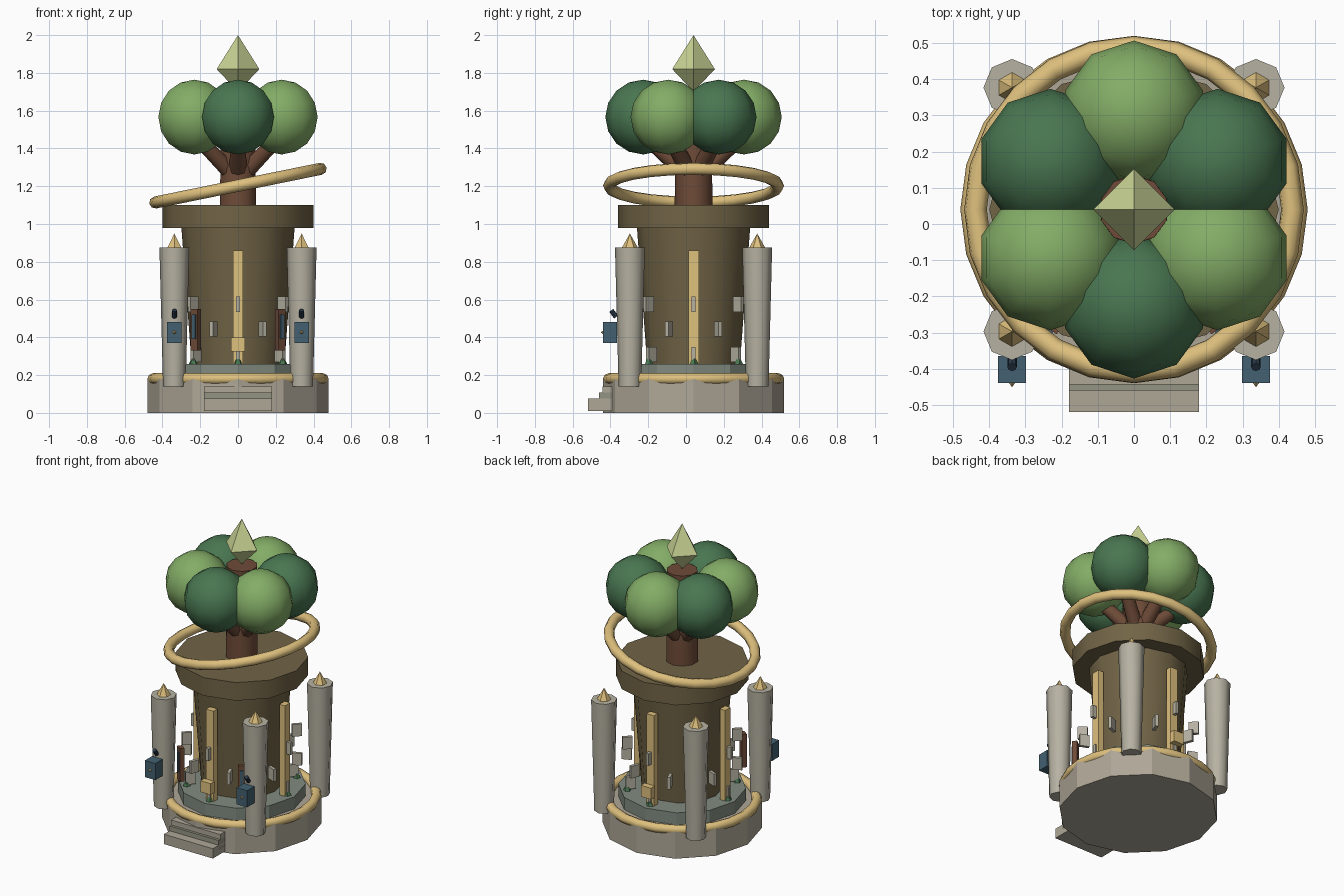
import bpy, bmesh
from math import sin, cos, pi, radians
from mathutils import Matrix, Vector

if "Cube" in bpy.data.objects:
    bpy.data.objects.remove(bpy.data.objects["Cube"])

CY = 0.04                                   # tower axis sits at y = 0.04
AXIS = Vector((0, CY, 0))


def material(name, r, g, b):
    m = bpy.data.materials.new(name)
    m.diffuse_color = (r ** 2.2, g ** 2.2, b ** 2.2, 1)
    m.use_nodes = True
    m.node_tree.nodes["Principled BSDF"].inputs["Base Color"].default_value = m.diffuse_color
    return m


STONE = material("stone", .68, .65, .59)
PILLAR = material("pale_stone", .71, .69, .63)
SLATE = material("slate", .50, .54, .50)
STEP = material("step_stone", .58, .58, .51)
BARK = material("tower_brown", .44, .39, .28)
WOOD = material("wood", .43, .30, .23)
GOLD = material("gold", .87, .75, .49)
LEAF_DARK = material("leaf_dark", .29, .46, .32)
LEAF_LIGHT = material("leaf_light", .51, .67, .40)
CRYSTAL = material("crystal", .79, .83, .58)
BLUE = material("blue_metal", .27, .38, .44)
DARK = material("dark_metal", .18, .24, .30)


def finish(name, bm, mat, matrix, smooth=0):
    bmesh.ops.remove_doubles(bm, verts=bm.verts, dist=1e-5)
    bmesh.ops.recalc_face_normals(bm, faces=bm.faces)
    me = bpy.data.meshes.new(name)
    bm.to_mesh(me)
    bm.free()
    ob = bpy.data.objects.new(name, me)
    bpy.context.collection.objects.link(ob)
    me.materials.append(mat)
    ob.matrix_world = matrix
    if smooth:
        bpy.ops.object.select_all(action='DESELECT')
        ob.select_set(True)
        bpy.context.view_layer.objects.active = ob
        bpy.ops.object.shade_smooth_by_angle(angle=radians(smooth))
    return ob


def lathe(name, profile, n, mat, loc=AXIS, rot=None, closed=False, smooth=0):
    """Revolve (radius, z) points about z; the first vertex points to +y."""
    bm = bmesh.new()
    rings = [[bm.verts.new((r * cos(pi / 2 + 2 * pi * i / n), r * sin(pi / 2 + 2 * pi * i / n), z))
              for i in range(n)] for r, z in profile]
    pairs = list(zip(rings, rings[1:])) + ([(rings[-1], rings[0])] if closed else [])
    for a, b in pairs:
        for i in range(n):
            j = (i + 1) % n
            bm.faces.new((a[i], a[j], b[j], b[i]))
    if not closed:
        for ring, (r, z) in ((rings[0], profile[0]), (rings[-1], profile[-1])):
            if r > 0:
                bm.faces.new(ring)
    m = Matrix.Translation(loc) @ (rot.to_4x4() if rot else Matrix())
    return finish(name, bm, mat, m, smooth)


def torus(name, R, r, z, mat, rot=None):
    prof = [(R + r * cos(pi * k / 4), r * sin(pi * k / 4)) for k in range(8)]
    return lathe(name, prof, 24, mat, AXIS + Vector((0, 0, z)), rot, True, 50)


def box(name, size, loc, mat, turn=0):
    bm = bmesh.new()
    bmesh.ops.create_cube(bm, size=1, matrix=Matrix.Diagonal((*size, 1)))
    return finish(name, bm, mat, Matrix.Translation(loc) @ Matrix.Rotation(turn, 4, 'Z'))


def around(radius, angle, z):
    """Point around the tower axis; angle 0 is the front."""
    return Vector((radius * sin(angle), CY - radius * cos(angle), z))


# Plinth, gold rim, upper tier
lathe("plinth", [(.48, 0), (.48, .18)], 12, STONE, smooth=20)
torus("plinth_rim", .45, .03, .18, GOLD)
lathe("upper_tier", [(.385, .17), (.385, .26)], 12, SLATE, smooth=20)

# Front steps
for i, (y, z0, z1, mat) in enumerate([(-.52, .01, .075, STONE), (-.46, .04, .107, STEP),
                                      (-.443, .07, .14, STONE)]):
    box(f"step_{i}", (.36, -.34 - y, z1 - z0), (0, (y - .34) / 2, (z0 + z1) / 2), mat)

# Tower body and platform
lathe("tower_body", [(.245, .25), (.30, .985)], 12, BARK, smooth=40)
lathe("platform", [(.40, .98), (.40, 1.10)], 12, BARK, smooth=40)

# Corner pillars with gold caps
for sx in (-1, 1):
    for sy in (-1, 1):
        p = Vector((.337 * sx, CY + .337 * sy, 0))
        lathe("pillar", [(.06, .14), (.079, .875)], 8, PILLAR, p, smooth=50)
        lathe("pillar_cap", [(.043, .873), (0, .95)], 6, GOLD, p)

# Gold ribs on four sides, with brackets at front and back
for k in range(4):
    a = k * pi / 2
    box("rib", (.055, .04, .60), around(.315, a, .56), GOLD, a)
    if k % 2 == 0:
        box("rib_bracket", (.075, .04, .075), around(.36, a, .362), GOLD, a)

# Rings of stone fins and small sprouts
for k in range(8):
    a = k * pi / 4
    box("upper_fin", (.02, .06, .08), around(.335, a, .575), PILLAR, a)
    box("middle_fin", (.02, .06, .08), around(.34, a + pi / 8, .445), PILLAR, a + pi / 8)
    box("lower_fin", (.02, .06, .08), around(.315, a, .31), PILLAR, a)
    lathe("sprout", [(.024, .26), (0, .31)], 5, LEAF_DARK, around(.335, a, 0))

# Front side items: hanging panels and pillar lanterns
for s in (-1, 1):
    a = s * radians(35)
    box("panel_frame", (.045, .03, .22), around(.39, a, .44), WOOD, a)
    box("panel_inset", (.022, .01, .13), around(.407, a, .455), BLUE, a)
    x = .337 * s
    box("lantern", (.077, .075, .11), (x, -.402, .426), BLUE)
    lathe("lantern_stud", [(.01, 0), (0, .012)], 6, GOLD, Vector((x, -.439, .426)),
          Matrix.Rotation(pi / 2, 3, 'X'))
    lathe("lantern_hook", [(.013, -.022), (.013, .022)], 8, DARK, Vector((x, -.383, .525)),
          Matrix.Rotation(radians(35), 3, 'X'))

# Tilted floating ring
torus("tilted_ring", .447, .032, 1.203, GOLD, Matrix.Rotation(radians(-11.5), 3, 'Y'))

# Tree: trunk, branches, leaf balls
lathe("tree_trunk", [(.1, 1.09), (.095, 1.695)], 10, WOOD, smooth=50)
ball = [(.2 * sin(pi * k / 8), -.198 * cos(pi * k / 8)) for k in range(1, 8)]
ball = [(0, -.198)] + ball + [(0, .198)]
for k in range(6):
    a = k * pi / 3
    p, q = around(.03, a, 1.26), around(.24, a, 1.45)
    lathe("branch", [(.047, 0), (.04, (q - p).length)], 8, WOOD, p,
          (q - p).to_track_quat('Z', 'Y').to_matrix(), smooth=50)
    lathe("leaf_ball", ball, 10, LEAF_LIGHT if k % 2 else LEAF_DARK,
          around(.267, a, 1.566), smooth=60)

# Crystal on top
lathe("crystal", [(0, 1.70), (.113, 1.82), (0, 2.0)], 4, CRYSTAL)
